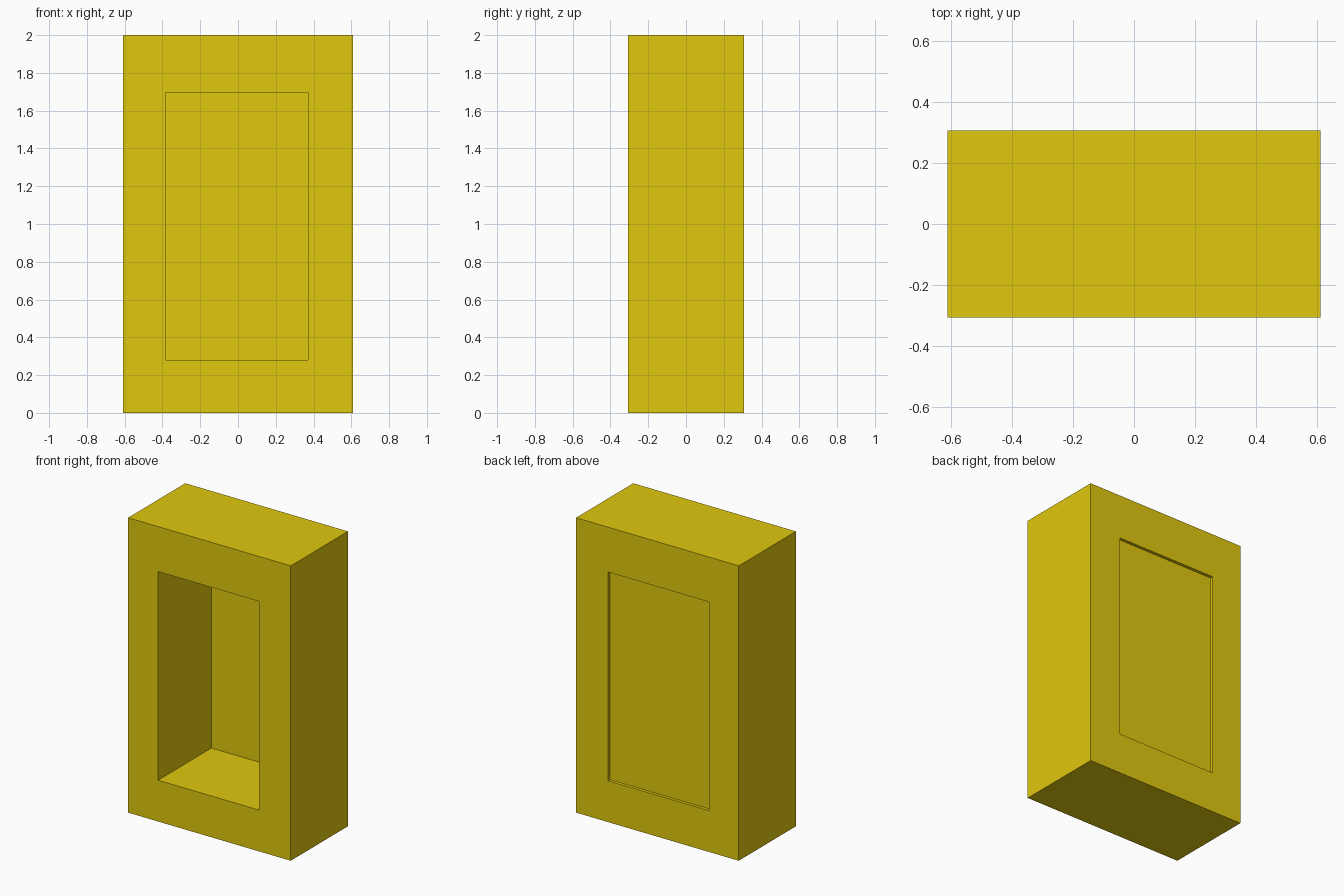
import bpy
import bmesh

if "Cube" in bpy.data.objects:
    bpy.data.objects.remove(bpy.data.objects["Cube"])

W, D, H = 0.61, 0.306, 2.0
OUTER = (-W, W, 0.0, H)
OPENING = (-0.385, 0.37, 0.28, 1.695)


def ring(bm, rect, y):
    """Rectangular loop of vertices in the xz plane at depth y."""
    x0, x1, z0, z1 = rect
    return [bm.verts.new((x, y, z)) for x, z in
            ((x0, z0), (x1, z0), (x1, z1), (x0, z1))]


bm = bmesh.new()

# Rings from the deep front pocket, around the frame, to the shallow back pocket
sections = [(OPENING, 0.265), (OPENING, -D), (OUTER, -D),
            (OUTER, D), (OPENING, D), (OPENING, 0.285)]
rings = [ring(bm, rect, y) for rect, y in sections]
for a, b in zip(rings, rings[1:]):
    for i in range(4):
        j = (i + 1) % 4
        bm.faces.new((a[i], a[j], b[j], b[i]))

# Thin panel closing the opening
bm.faces.new(rings[0])
bm.faces.new(rings[-1])
bmesh.ops.recalc_face_normals(bm, faces=bm.faces)

mesh = bpy.data.meshes.new("panelled_frame")
bm.to_mesh(mesh)
bm.free()
frame = bpy.data.objects.new("panelled_frame", mesh)
bpy.context.collection.objects.link(frame)

# Yellow paint
paint = bpy.data.materials.new("yellow_paint")
paint.diffuse_color = (0.75, 0.58, 0.004, 1.0)
paint.use_nodes = True
paint.node_tree.nodes["Principled BSDF"].inputs["Base Color"].default_value = paint.diffuse_color
mesh.materials.append(paint)
